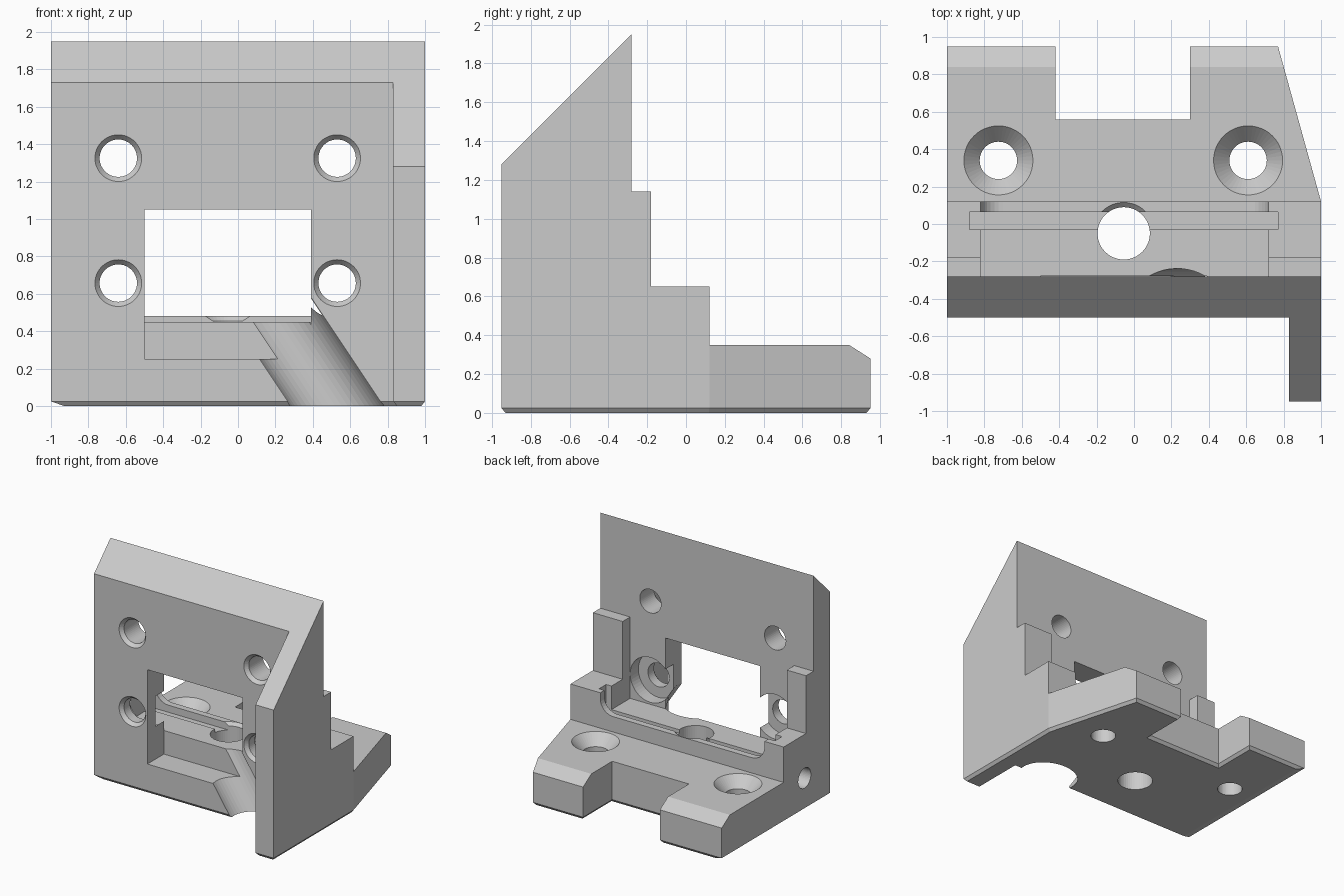
import bpy, bmesh, math
from mathutils import Vector

if "Cube" in bpy.data.objects:
    bpy.data.objects.remove(bpy.data.objects["Cube"])


def loft(name, rings):
    """Closed solid through a list of equal-length point rings."""
    bm = bmesh.new()
    loops = [[bm.verts.new(p) for p in ring] for ring in rings]
    n = len(loops[0])
    for a, b in zip(loops, loops[1:]):
        for i in range(n):
            j = (i + 1) % n
            bm.faces.new((a[i], a[j], b[j], b[i]))
    bm.faces.new(loops[0][::-1])
    bm.faces.new(loops[-1])
    bmesh.ops.recalc_face_normals(bm, faces=bm.faces)
    mesh = bpy.data.meshes.new(name)
    bm.to_mesh(mesh)
    bm.free()
    obj = bpy.data.objects.new(name, mesh)
    bpy.context.collection.objects.link(obj)
    return obj


def box(name, x0, x1, y0, y1, z0, z1):
    return loft(name, [[(x0, y0, z), (x1, y0, z), (x1, y1, z), (x0, y1, z)]
                       for z in (z0, z1)])


def turned(name, origin, axis, stations, segments=48):
    """Round cutter: (distance, radius) stations along an axis."""
    axis = Vector(axis).normalized()
    u = axis.orthogonal().normalized()
    v = axis.cross(u)
    rings = []
    for d, r in stations:
        c = Vector(origin) + axis * d
        rings.append([c + r * (u * math.cos(t) + v * math.sin(t))
                      for t in (2 * math.pi * i / segments for i in range(segments))])
    return loft(name, rings)


def combine(obj, tool, operation='DIFFERENCE'):
    tool.hide_render = True
    mod = obj.modifiers.new("cut", 'BOOLEAN')
    mod.operation, mod.solver, mod.object = operation, 'EXACT', tool
    bpy.context.view_layer.objects.active = obj
    bpy.ops.object.modifier_apply(modifier=mod.name)
    bpy.data.objects.remove(tool, do_unlink=True)


def inset(points, dist):
    out = []
    for i, p in enumerate(points):
        a, p, b = Vector(points[i - 1]), Vector(p), Vector(points[(i + 1) % len(points)])
        d1, d2 = (p - a).normalized(), (b - p).normalized()
        n1, n2 = Vector((-d1.y, d1.x)), Vector((-d2.y, d2.x))
        q = p + (n1 + n2) * dist / (1 + n1.dot(n2))
        if p.x == -1:          # the chamfer is wider on the left edge
            q.x = -0.93
        out.append(q)
    return out


# Body: plan outline with chamfered foot, trimmed by the side profile
plan = [(-1, -.5), (.83, -.5), (.83, -.95), (1, -.95), (1, .12), (.77, .95),
        (.30, .95), (.30, .56), (-.42, .56), (-.42, .95), (-1, .95)]
foot = inset(plan, .02)
body = loft("mounting_bracket", [[(x, y, 0) for x, y in foot],
                                 [(x, y, .025) for x, y in plan],
                                 [(x, y, 2.2) for x, y in plan]])
side = [(-1.2, -.1), (1.06, -.1), (1.06, .21), (.84, .35), (.12, .35), (.12, .65),
        (-.18, .65), (-.18, 1.14), (-.28, 1.14), (-.28, 1.95), (-1.2, 1.03)]
combine(body, loft("side_profile", [[(x, y, z) for y, z in side] for x in (-1.1, 1.1)]),
        'INTERSECT')

# Channel between the two posts, and the wider plate slot across it
combine(body, box("channel", -.82, .72, -.28, 0, .45, 1.3))
combine(body, box("plate_slot", -.88, .77, -.03, .065, .42, .8))

# Rear lip of the channel with rounded lower corners
r = .12
lip = [(-.82, 1.3)]
for cx, start in ((-.82 + r, 180), (.72 - r, 270)):
    for i in range(9):
        t = math.radians(start + i * 90 / 8)
        lip.append((cx + r * math.cos(t), .48 + r + r * math.sin(t)))
lip.append((.72, 1.3))
combine(body, loft("lip_cut", [[(x, y, z) for x, z in lip] for y in (0, .2)]))

# Window through the upright wall, with its pocket below the channel floor
combine(body, box("window", -.5, .39, -.7, -.279, .25, 1.05))

# Slanted cable passage from the window down to the front foot
combine(body, turned("slanted_passage", (.53, -.45, 0), (-.4, 0, .6),
                     [(-.3, .212), (.75, .212)]))

# Four wall holes; the lower pair is counterbored from behind
for x in (-.64, .53):
    lead = [(-.03, .15), (.03, .10)]
    combine(body, turned("upper_hole", (x, -.5, 1.325), (0, 1, 0), lead + [(.3, .10)]))
    combine(body, turned("lower_hole", (x, -.5, .657), (0, 1, 0),
                         lead + [(.11, .10), (.11, .19), (.24, .19)]))

# Countersunk base holes
for x in (-.725, .61):
    combine(body, turned("base_hole", (x, .34, .35), (0, 0, -1),
                         [(-.03, .213), (.09, .10), (.45, .10)]))

# Centre hole with flared top, and the side bore that meets it
combine(body, turned("centre_hole", (-.055, -.05, 0), (0, 0, 1),
                     [(-.1, .14), (.455, .14), (.52, .205)]))
combine(body, turned("side_bore", (-1.1, -.16, .28), (1, 0, 0), [(0, .085), (1.04, .085)]))

# Single grey finish
grey = bpy.data.materials.new("light_grey")
grey.diffuse_color = (.6, .6, .6, 1)
grey.use_nodes = True
grey.node_tree.nodes["Principled BSDF"].inputs["Base Color"].default_value = grey.diffuse_color
body.data.materials.clear()
body.data.materials.append(grey)
for f in body.data.polygons:
    f.material_index = 0
